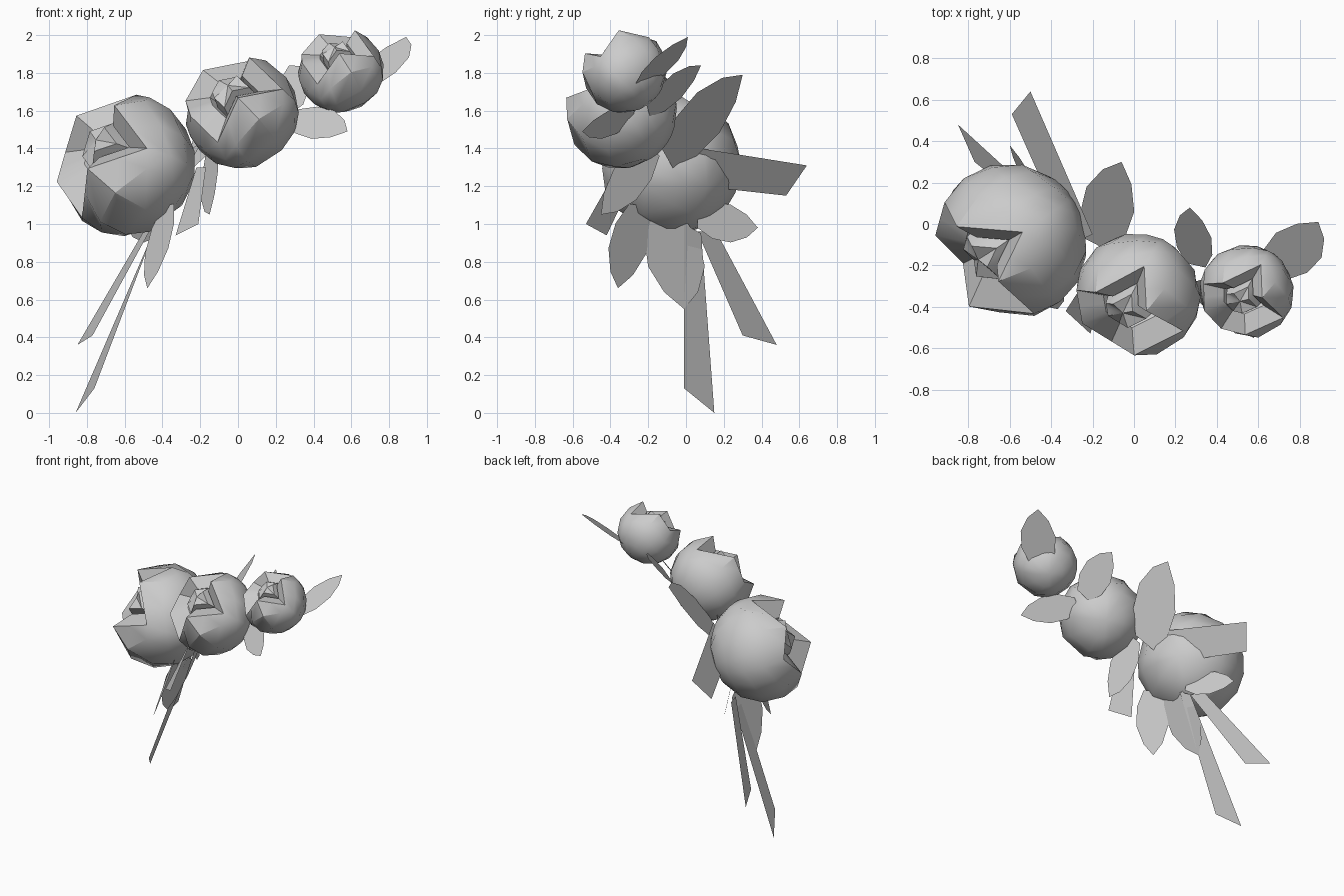
import bpy, bmesh
from math import radians
from mathutils import Vector, Matrix

cube = bpy.data.objects.get("Cube")
if cube:
    bpy.data.objects.remove(cube)

grey = bpy.data.materials.new("plain_grey")
grey.use_nodes = True
COLOUR = (0.6, 0.6, 0.6, 1)
grey.diffuse_color = COLOUR
grey.node_tree.nodes["Principled BSDF"].inputs["Base Color"].default_value = COLOUR


def finish(bm, name):
    mesh = bpy.data.meshes.new(name)
    bm.to_mesh(mesh)
    bm.free()
    mesh.materials.append(grey)
    obj = bpy.data.objects.new(name, mesh)
    bpy.context.collection.objects.link(obj)
    return obj


# petal tips and the notches between them, as directions from the blossom's centre
RIM = [Vector(p).normalized() for p in (
    (.04, -.08, .29), (.03, .14, .28), (-.21, .01, .23), (-.29, .02, .06),
    (-.27, -.14, -.02), (-.13, -.23, -.16), (-.02, -.3, .08), (.21, -.17, .12))]
AXIS = Vector((-.41, -.72, .56)).normalized()
HOLE = Vector((-.16, -.15, .36))
STEPS = 2


def frame(first, second):
    x = Vector(first).normalized()
    z = x.cross(Vector(second)).normalized()
    return Matrix((x, z.cross(x), z)).transposed()


def blossom(name, centre, size, first, second):
    """Round cup with a jagged petal rim, turned so two of its notches point as given."""
    turn = frame(first, second) @ frame(RIM[1], RIM[-1]).transposed()
    bm = bmesh.new()

    def vert(p):
        low = min(p.dot(AXIS), 0)
        return bm.verts.new(turn @ (p - AXIS * low * 0.06) * size)

    rim = [a.lerp(b, i / STEPS)
           for a, b in zip(RIM, RIM[1:] + RIM[:1]) for i in range(STEPS)]
    # outer cup up to the petal edge, then the folds, the pit and the core
    rings = [[vert((-AXIS).slerp(r.normalized(), f)) for r in rim] for f in (.2, .4, .6, .8)]
    for inward, lift in ((0, 0), (.5, -.04), (.56, -.16), (.62, .1)):
        rings.append([vert(r.lerp(HOLE, inward) + AXIS * lift) for r in rim])
    count = len(rim)
    for low, high in zip(rings, rings[1:]):
        for j in range(count):
            k = (j + 1) % count
            bm.faces.new((low[j], low[k], high[k], high[j]))
    for end, tip in ((rings[0][::-1], -AXIS), (rings[-1], HOLE + AXIS * .2)):
        pole = vert(tip)
        for j in range(count):
            bm.faces.new((end[j], end[(j + 1) % count], pole))
    bmesh.ops.recalc_face_normals(bm, faces=bm.faces)
    obj = finish(bm, name)
    obj.location = centre
    bpy.ops.object.select_all(action='DESELECT')
    obj.select_set(True)
    bpy.context.view_layer.objects.active = obj
    bpy.ops.object.shade_smooth_by_angle(angle=radians(33))


blossom("large_blossom", (-.59, -.08, 1.31), .38, (.05, .04, .365), (.11, -.33, .14))
blossom("middle_blossom", (.02, -.34, 1.59), .305, RIM[1], RIM[-1])
blossom("small_blossom", (.545, -.325, 1.81), .23, (.068, .13, .18), (.18, -.13, .08))

# shared leaf outline: position along the leaf, share of the half width
OUTLINE = [(0, -.5), (.25, -.95), (.55, -1), (.82, -.6), (1, 0),
           (.82, .6), (.55, 1), (.25, .95), (0, .5)]


def sheet(name, points):
    bm = bmesh.new()
    bm.faces.new([bm.verts.new(p) for p in points])
    finish(bm, name)


def leaf(name, base, tip, half_width):
    base, tip, side = Vector(base), Vector(tip), Vector(half_width)
    sheet(name, [base.lerp(tip, t) + side * s for t, s in OUTLINE])


leaf("middle_back_leaf", (-.18, -.1, 1.35), (-.06, .3, 1.79), (.115, -.06, .105))
leaf("upper_back_leaf", (.3, -.2, 1.6), (.27, .08, 1.84), (.09, -.02, .065))
leaf("top_leaf", (.68, -.24, 1.73), (.89, .01, 1.99), (.11, -.06, .01))
leaf("upper_low_leaf", (.29, -.28, 1.57), (.58, -.55, 1.49), (.06, .02, .075))
leaf("middle_low_leaf", (-.15, -.17, 1.4), (-.15, -.45, 1.05), (.045, -.06, .08))
leaf("front_low_leaf", (-.37, -.25, 1.1), (-.48, -.36, .66), (.062, -.1, .015))
leaf("broad_low_leaf", (-.42, -.1, 1.05), (-.6, -.01, .55), (0, -.15, 0))
leaf("back_low_leaf", (-.43, .06, 1.03), (-.6, .38, .98), (-.025, 0, .1))

# ribbons with slanted ends
sheet("long_ribbon", [(-.86, .15, 0), (-.76, -.01, .13), (-.43, -.01, 1), (-.45, .08, .95)])
sheet("short_ribbon", [(-.85, .48, .36), (-.77, .3, .41), (-.47, .06, .96), (-.5, .16, .96)])
sheet("back_ribbon", [(-.5, .64, 1.31), (-.59, .53, 1.15), (-.31, -.1, 1.22), (-.2, -.05, 1.42)])
sheet("front_ribbon", [(-.21, -.53, 1), (-.33, -.42, .94), (-.22, -.25, 1.3), (-.17, -.36, 1.3)])
